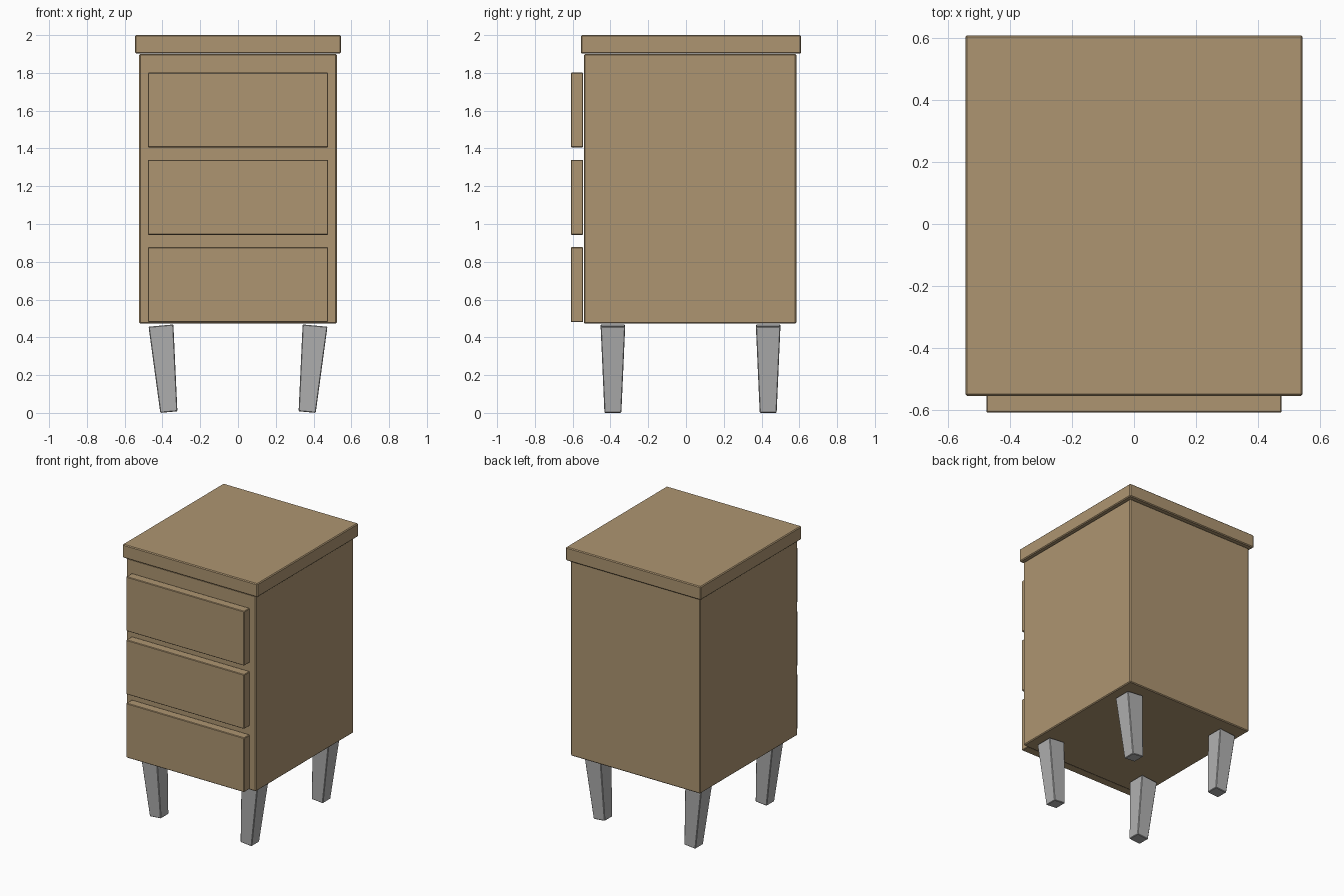
import bpy, bmesh
from math import radians
from mathutils import Matrix, Vector

cube = bpy.data.objects.get("Cube")
if cube:
    bpy.data.objects.remove(cube, do_unlink=True)


def make_material(name, rgb):
    mat = bpy.data.materials.new(name)
    mat.use_nodes = True
    color = (*rgb, 1)
    mat.diffuse_color = color
    mat.node_tree.nodes["Principled BSDF"].inputs["Base Color"].default_value = color
    return mat


wood = make_material("tan wood", (0.42, 0.30, 0.165))
grey = make_material("light grey", (0.44, 0.44, 0.44))


def add_box(name, low, high, mat, bevel=0.006, taper=1.0):
    """Box between two corners; taper scales the bottom face."""
    low, high = Vector(low), Vector(high)
    center, size = (low + high) / 2, high - low
    bm = bmesh.new()
    bmesh.ops.create_cube(bm, size=1)
    for v in bm.verts:
        s = taper if v.co.z < 0 else 1
        v.co = Vector((v.co.x * size.x * s, v.co.y * size.y * s, v.co.z * size.z))
    bmesh.ops.bevel(bm, geom=bm.edges[:], offset=bevel, segments=1, affect='EDGES')
    mesh = bpy.data.meshes.new(name)
    bm.to_mesh(mesh)
    bm.free()
    mesh.materials.append(mat)
    obj = bpy.data.objects.new(name, mesh)
    obj.location = center
    bpy.context.collection.objects.link(obj)
    return obj


# Cabinet body and overhanging top
add_box("cabinet_body", (-0.523, -0.54, 0.472), (0.523, 0.584, 1.9), wood)
add_box("table_top", (-0.545, -0.556, 1.902), (0.545, 0.61, 2.0), wood)

# Three equal drawer fronts
for i, place in enumerate(("bottom", "middle", "top")):
    z = 0.481 + i * 0.462
    add_box(place + "_drawer", (-0.477, -0.61, z), (0.477, -0.544, z + 0.397), wood, 0.004)

# Tapered legs leaning in toward the floor
for side, sx in (("left", 1), ("right", -1)):
    for end, y in (("front", -0.387), ("back", 0.435)):
        leg = add_box(f"{end}_{side}_leg", (-0.066, -0.065, -0.23), (0.066, 0.065, 0.23),
                      grey, 0.004, 0.69)
        leg.location = (sx * 0.387, y, 0.2333)
        leg.rotation_euler.y = radians(5.2) * sx
